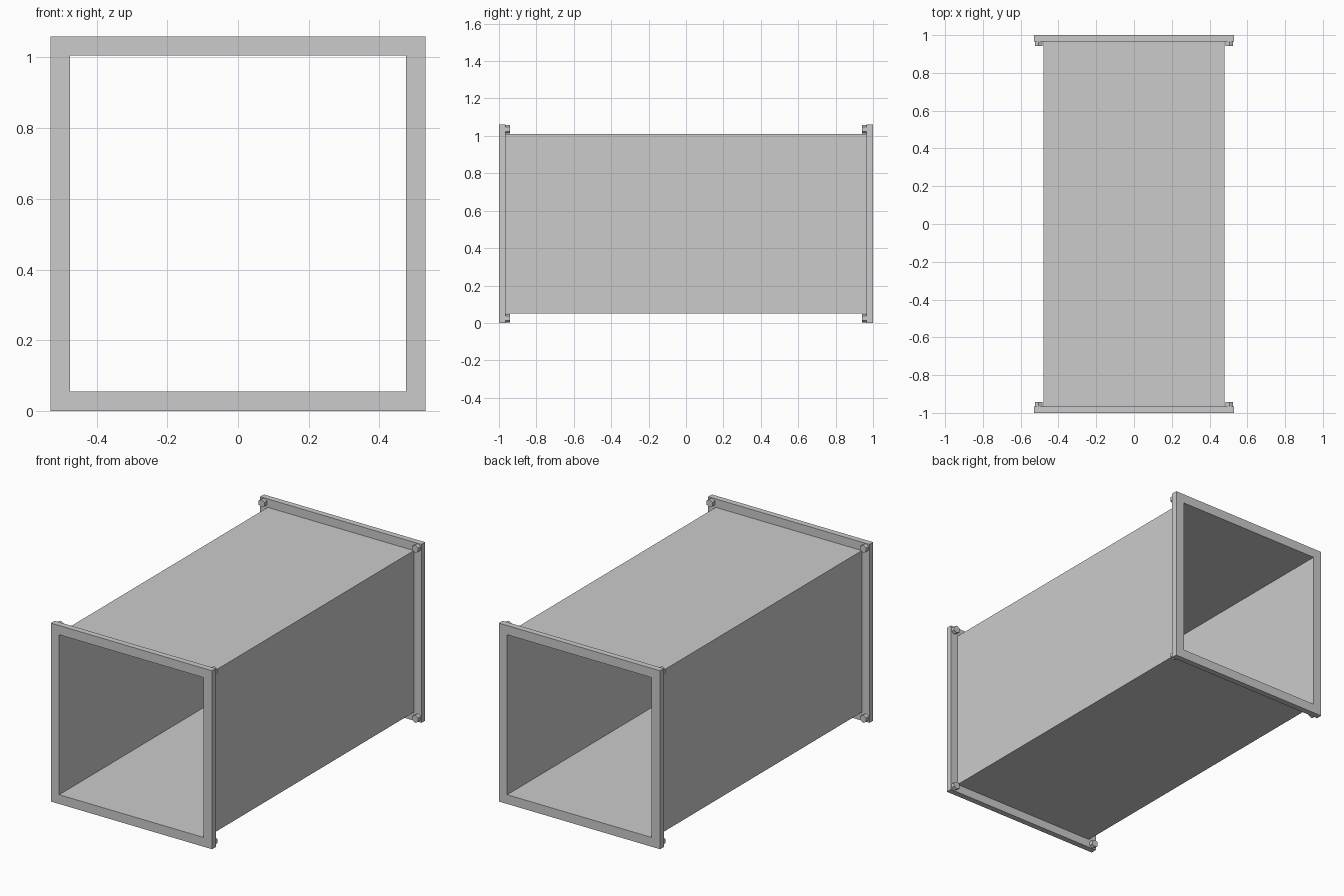
import bpy, bmesh, math
from mathutils import Matrix

if "Cube" in bpy.data.objects:
    bpy.data.objects.remove(bpy.data.objects["Cube"])

CZ = 0.53  # height of the duct axis


def new_object(name, bm):
    bmesh.ops.recalc_face_normals(bm, faces=bm.faces)
    mesh = bpy.data.meshes.new(name)
    bm.to_mesh(mesh)
    bm.free()
    obj = bpy.data.objects.new(name, mesh)
    bpy.context.collection.objects.link(obj)
    return obj


def square_tube(name, outer, inner, y0, y1):
    """Hollow square section running along y."""
    bm = bmesh.new()
    corners = [(-1, -1), (1, -1), (1, 1), (-1, 1)]
    rings = [[bm.verts.new((x * h, y, CZ + z * h)) for x, z in corners]
             for h, y in ((outer, y0), (outer, y1), (inner, y1), (inner, y0))]
    for a, b in zip(rings, rings[1:] + rings[:1]):
        for i in range(4):
            j = (i + 1) % 4
            bm.faces.new((a[i], a[j], b[j], b[i]))
    return new_object(name, bm)


def hex_bolt(name, x, y, z):
    """Six-sided bolt head with its axis along y."""
    bm = bmesh.new()
    bmesh.ops.create_cone(bm, cap_ends=True, segments=6, radius1=0.023,
                          radius2=0.023, depth=0.025,
                          matrix=Matrix.Translation((x, y, z))
                          @ Matrix.Rotation(math.pi / 2, 4, 'X'))
    return new_object(name, bm)


# Thin-walled duct body
square_tube("duct_body", 0.48, 0.477, -0.966, 0.966)

for side, s in (("front", -1), ("back", 1)):
    # End flange
    square_tube(side + "_flange", 0.53, 0.475, *sorted((s * 0.965, s * 1.0)))
    # Corner bolts behind the flange
    for sx in (-1, 1):
        for sz in (-1, 1):
            hex_bolt(side + "_bolt", sx * 0.505, s * 0.9545, CZ + sz * 0.505)
